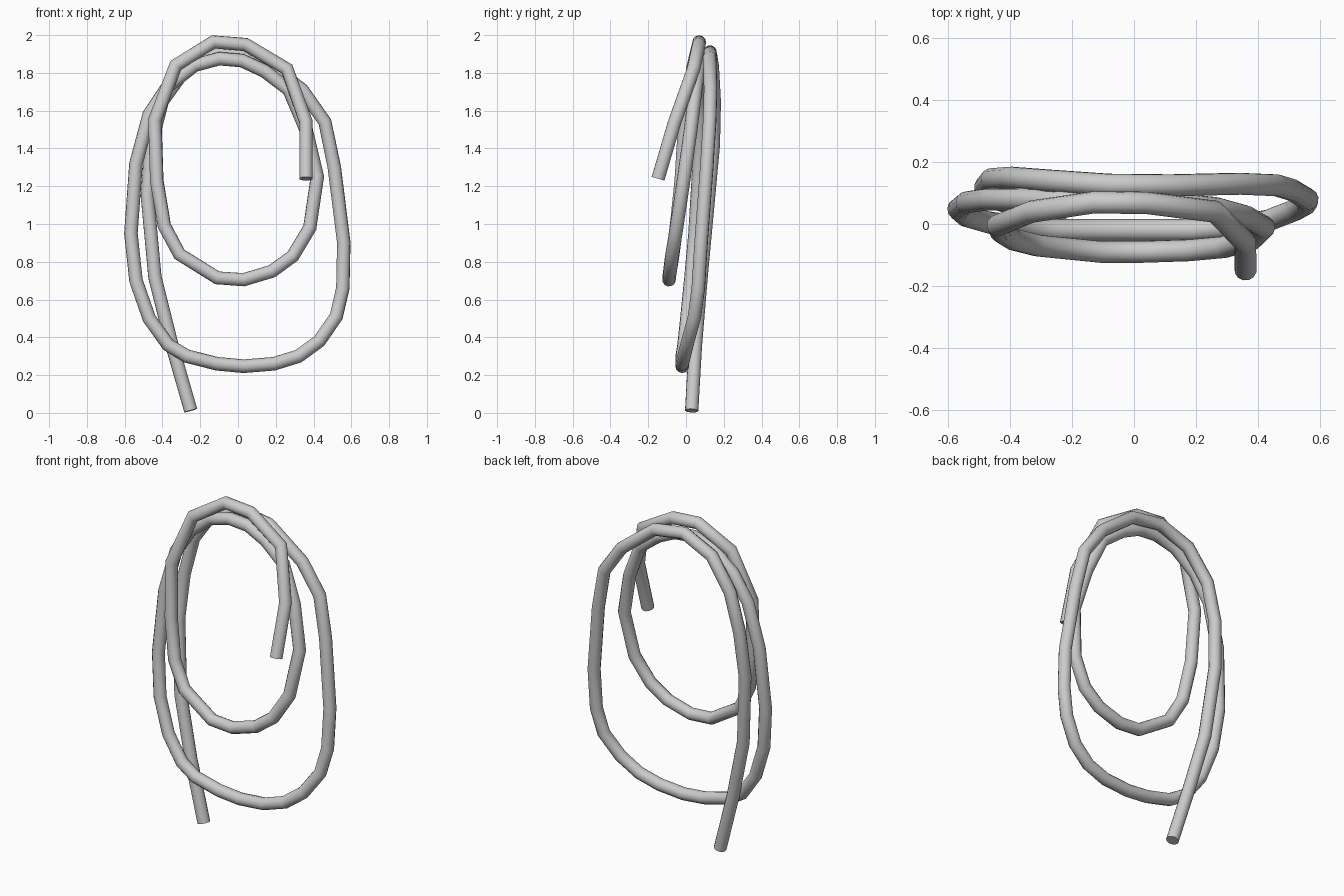
import bpy

RADIUS = 0.036

# centre line of the coil, from the foot end up and round to the free end
path = [
    (-0.25, 0.03, 0.012), (-0.35, 0.05, 0.36), (-0.44, 0.08, 0.72),
    (-0.48, 0.12, 1.15),
    # outer turn: over the back, down the right, up the left
    (-0.46, 0.145, 1.42), (-0.40, 0.15, 1.65), (-0.27, 0.14, 1.83), (-0.08, 0.127, 1.91),
    (0.12, 0.125, 1.88), (0.34, 0.13, 1.71), (0.46, 0.125, 1.54),
    (0.51, 0.11, 1.30), (0.56, 0.08, 0.90), (0.555, 0.065, 0.66),
    (0.52, 0.045, 0.51), (0.43, 0.01, 0.38), (0.32, -0.01, 0.30),
    (0.19, -0.02, 0.26), (0.03, -0.02, 0.247), (-0.11, -0.02, 0.26),
    (-0.27, -0.02, 0.30), (-0.37, -0.01, 0.36), (-0.47, 0.005, 0.50),
    (-0.54, 0.025, 0.70), (-0.567, 0.048, 0.95), (-0.54, 0.07, 1.32),
    (-0.47, 0.08, 1.58),
    # inner turn
    (-0.37, 0.08, 1.73), (-0.23, 0.075, 1.84), (-0.10, 0.07, 1.875),
    (0.02, 0.07, 1.865), (0.14, 0.065, 1.81), (0.27, 0.05, 1.71),
    (0.36, 0.025, 1.50), (0.42, -0.01, 1.25), (0.38, -0.05, 0.98),
    (0.29, -0.075, 0.83), (0.18, -0.085, 0.75), (0.03, -0.09, 0.705),
    (-0.11, -0.09, 0.715), (-0.31, -0.07, 0.84), (-0.39, -0.05, 0.99),
    (-0.43, -0.025, 1.23), (-0.44, -0.005, 1.55),
    # front top arc and free end
    (-0.33, 0.04, 1.84), (-0.13, 0.07, 1.964), (0.04, 0.068, 1.95),
    (0.26, 0.04, 1.82), (0.36, -0.06, 1.54), (0.36, -0.148, 1.24),
]

# round tube swept along the path
curve = bpy.data.curves.new("coiled_tube_path", "CURVE")
curve.dimensions = "3D"
curve.twist_mode = "MINIMUM"
curve.bevel_depth = RADIUS
curve.bevel_resolution = 4
curve.use_fill_caps = True
spline = curve.splines.new("POLY")
spline.points.add(len(path) - 1)
for point, co in zip(spline.points, path):
    point.co = (*co, 1)

tube = bpy.data.objects.new("coiled_tube", curve)
bpy.context.collection.objects.link(tube)
bpy.context.view_layer.objects.active = tube
tube.select_set(True)
bpy.ops.object.convert(target="MESH")
bpy.ops.object.shade_smooth_by_angle(angle=0.7)
